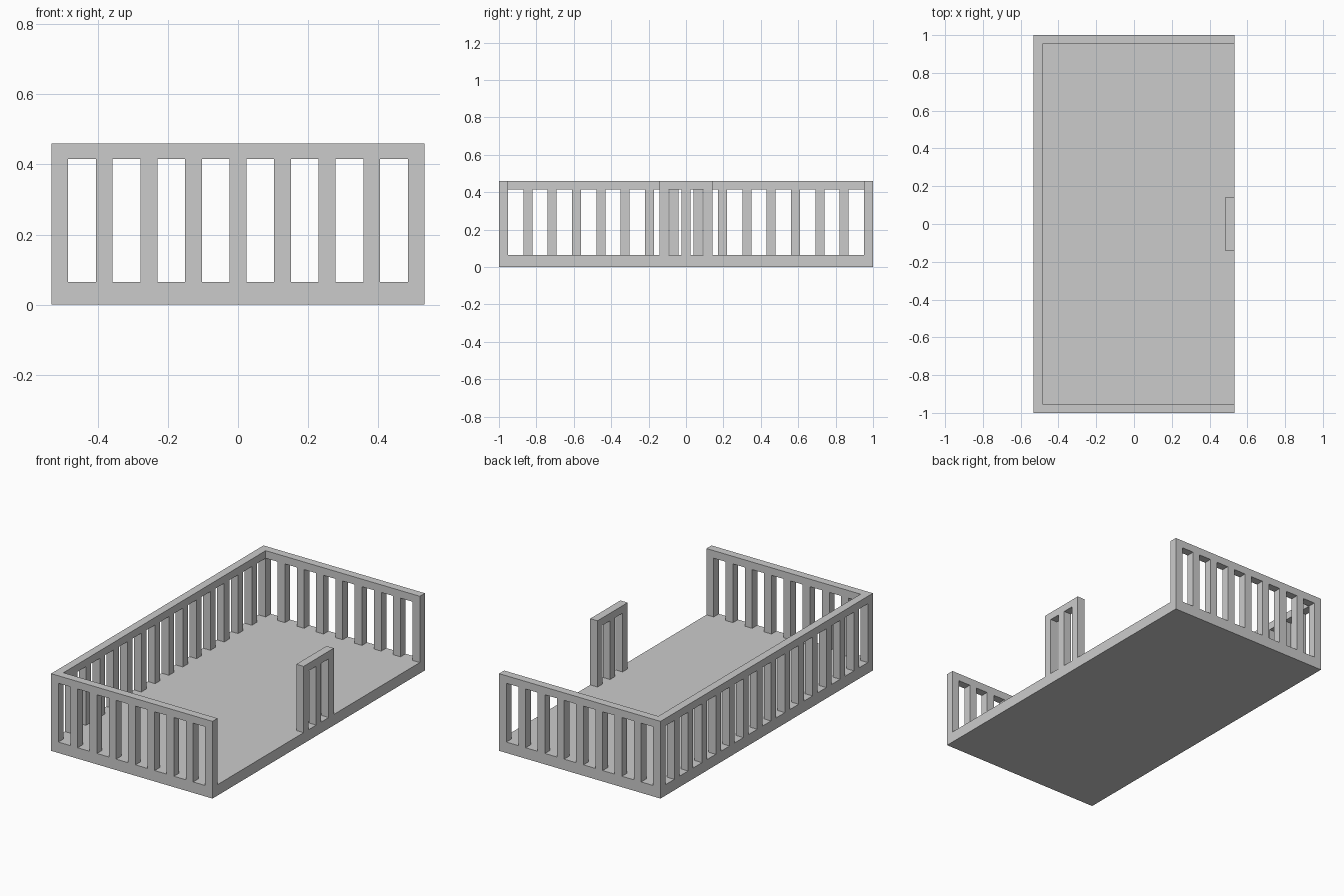
import bpy, bmesh

if "Cube" in bpy.data.objects:
    bpy.data.objects.remove(bpy.data.objects["Cube"])

X, Y = 0.532, 1.0                        # outer half sizes
T = 0.048                                # rail and post thickness
FLOOR, RAIL, TOP = 0.065, 0.415, 0.46    # floor top, rail underside, rail top


def prism(name, outline, z0, z1):
    """Extrude a counter-clockwise xy outline from z0 to z1."""
    bm = bmesh.new()
    face = bm.faces.new([bm.verts.new((x, y, z0)) for x, y in outline])
    ext = bmesh.ops.extrude_face_region(bm, geom=[face], use_keep_orig=True)
    verts = [v for v in ext["geom"] if isinstance(v, bmesh.types.BMVert)]
    bmesh.ops.translate(bm, verts=verts, vec=(0, 0, z1 - z0))
    bmesh.ops.recalc_face_normals(bm, faces=bm.faces)
    mesh = bpy.data.meshes.new(name)
    bm.to_mesh(mesh)
    bm.free()
    obj = bpy.data.objects.new(name, mesh)
    bpy.context.collection.objects.link(obj)
    return obj


def rect(x0, x1, y0, y1):
    return [(x0, y0), (x1, y0), (x1, y1), (x0, y1)]


def post(name, x, y):
    h = T / 2
    prism(name, rect(x - h, x + h, y - h, y + h), FLOOR, RAIL)


# Solid floor slab
prism("floor_slab", rect(-X, X, -Y, Y), 0, FLOOR)

# U-shaped top rail, open on the right side
prism("top_rail", [(-X, -Y), (X, -Y), (X, -Y + T), (-X + T, -Y + T),
                   (-X + T, Y - T), (X, Y - T), (X, Y), (-X, Y)], RAIL, TOP)

# Front and back posts, corners included
cx, cy = X - T / 2, Y - T / 2
for i in range(9):
    x = -cx + i * 2 * cx / 8
    post(f"front_post_{i}", x, -cy)
    post(f"back_post_{i}", x, cy)

# Left side posts between the corners
for i in range(1, 15):
    post(f"left_post_{i}", -cx, -cy + i * 2 * cy / 15)

# Short railing in the middle of the open right side
half = 0.142
prism("short_rail", rect(X - T, X, -half, half), RAIL, TOP)
for i in (-1, 0, 1):
    post(f"short_rail_post_{i + 1}", cx, i * (half - T / 2))
